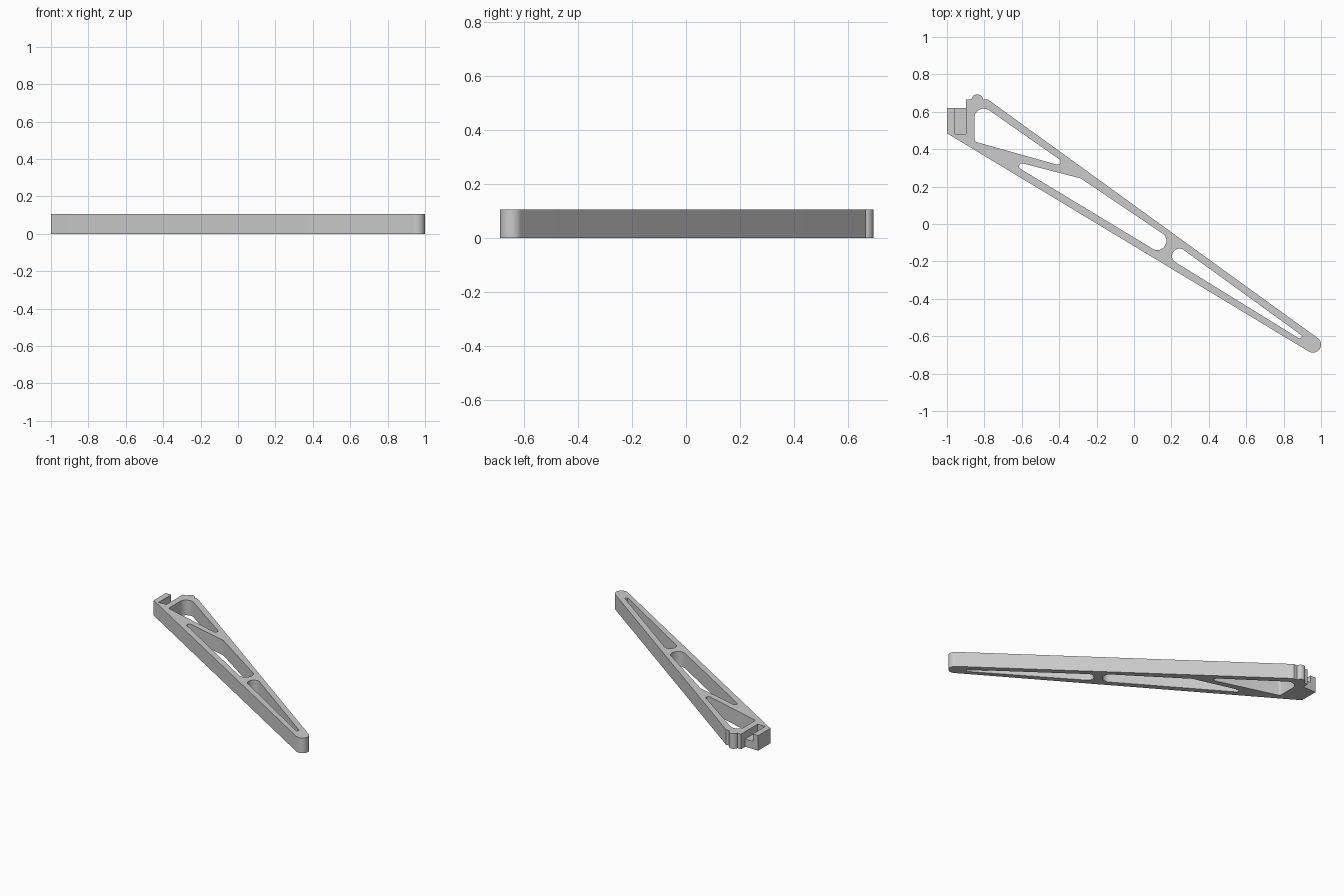
import bpy, bmesh, math
from mathutils import Vector

cube = bpy.data.objects.get("Cube")
if cube:
    bpy.data.objects.remove(cube)

HEIGHT = 0.107
FLOOR = 0.055

grey = bpy.data.materials.new("light_grey")
grey.use_nodes = True
colour = (0.6, 0.6, 0.6, 1)
grey.diffuse_color = colour
grey.node_tree.nodes["Principled BSDF"].inputs["Base Color"].default_value = colour


def arc(cx, cy, r, start, end, n=20):
    """Points on an arc, angles in degrees."""
    angles = [math.radians(start + (end - start) * i / n) for i in range(n + 1)]
    return [(cx + r * math.cos(a), cy + r * math.sin(a)) for a in angles]


def rounded(corners, n=12):
    """Polygon from (x, y, radius) corners, each replaced by a tangent arc."""
    pts = []
    for i, (x, y, r) in enumerate(corners):
        p = Vector((x, y))
        a = (Vector(corners[i - 1][:2]) - p).normalized()
        b = (Vector(corners[(i + 1) % len(corners)][:2]) - p).normalized()
        half = a.angle(b) / 2
        centre = p + (a + b).normalized() * r / math.sin(half)
        u = p + a * r / math.tan(half) - centre
        v = p + b * r / math.tan(half) - centre
        sweep = u.angle(v)
        for k in range(n + 1):
            t = k / n
            w = (u * math.sin((1 - t) * sweep) + v * math.sin(t * sweep)) / math.sin(sweep)
            pts.append(tuple(centre + w))
    return pts


def plate(name, loops, height):
    """Extruded flat plate; loops after the first are holes."""
    curve = bpy.data.curves.new(name + "_profile", 'CURVE')
    curve.dimensions = '2D'
    curve.fill_mode = 'BOTH'
    curve.extrude = height / 2
    for loop in loops:
        spline = curve.splines.new('POLY')
        spline.points.add(len(loop) - 1)
        for point, (x, y) in zip(spline.points, loop):
            point.co = (x, y, 0, 1)
        spline.use_cyclic_u = True
    temp = bpy.data.objects.new(name + "_profile", curve)
    bpy.context.collection.objects.link(temp)
    bpy.context.view_layer.update()
    deps = bpy.context.evaluated_depsgraph_get()
    mesh = bpy.data.meshes.new_from_object(temp.evaluated_get(deps))
    bpy.data.objects.remove(temp)
    # Weld caps to walls and rest the plate on the ground
    bm = bmesh.new()
    bm.from_mesh(mesh)
    bmesh.ops.remove_doubles(bm, verts=bm.verts, dist=0.00001)
    bmesh.ops.translate(bm, verts=bm.verts, vec=(0, 0, height / 2))
    bmesh.ops.recalc_face_normals(bm, faces=bm.faces)
    bm.to_mesh(mesh)
    bm.free()
    mesh.materials.clear()
    mesh.materials.append(grey)
    obj = bpy.data.objects.new(name, mesh)
    bpy.context.collection.objects.link(obj)
    bpy.ops.object.select_all(action='DESELECT')
    obj.select_set(True)
    bpy.context.view_layer.objects.active = obj
    bpy.ops.object.shade_smooth_by_angle(angle=math.radians(30))
    return obj


# Arm outline: hook wall, long lower edge, rounded tip, upper edge, bump, slot
outline = [(-1, 0.62), (-1, 0.485)]
outline += arc(0.957, -0.645, 0.043, -121, 54)
outline += [(-0.78, 0.665)]
outline += arc(-0.838, 0.662, 0.031, 5, 175)
outline += [(-0.897, 0.665), (-0.897, 0.48), (-0.957, 0.48), (-0.957, 0.62)]

# Lightening holes
head_hole = rounded([(-0.853, 0.663, 0.05), (-0.853, 0.441, 0.015), (-0.322, 0.292, 0.016)])
middle_hole = rounded([(-0.70, 0.351, 0.016), (0.139, -0.156, 0.046),
                       (0.191, -0.077, 0.046), (-0.285, 0.244, 0.03)])
tip_hole = rounded([(0.234, -0.116, 0.038), (0.187, -0.183, 0.038),
                    (0.886, -0.614, 0.005), (0.9, -0.598, 0.005)])

plate("arm", [outline, head_hole, middle_hole, tip_hole], HEIGHT)

# Low floor of the hook slot
plate("slot_floor", [[(-0.957, 0.48), (-0.897, 0.48), (-0.897, 0.62), (-0.957, 0.62)]], FLOOR)
